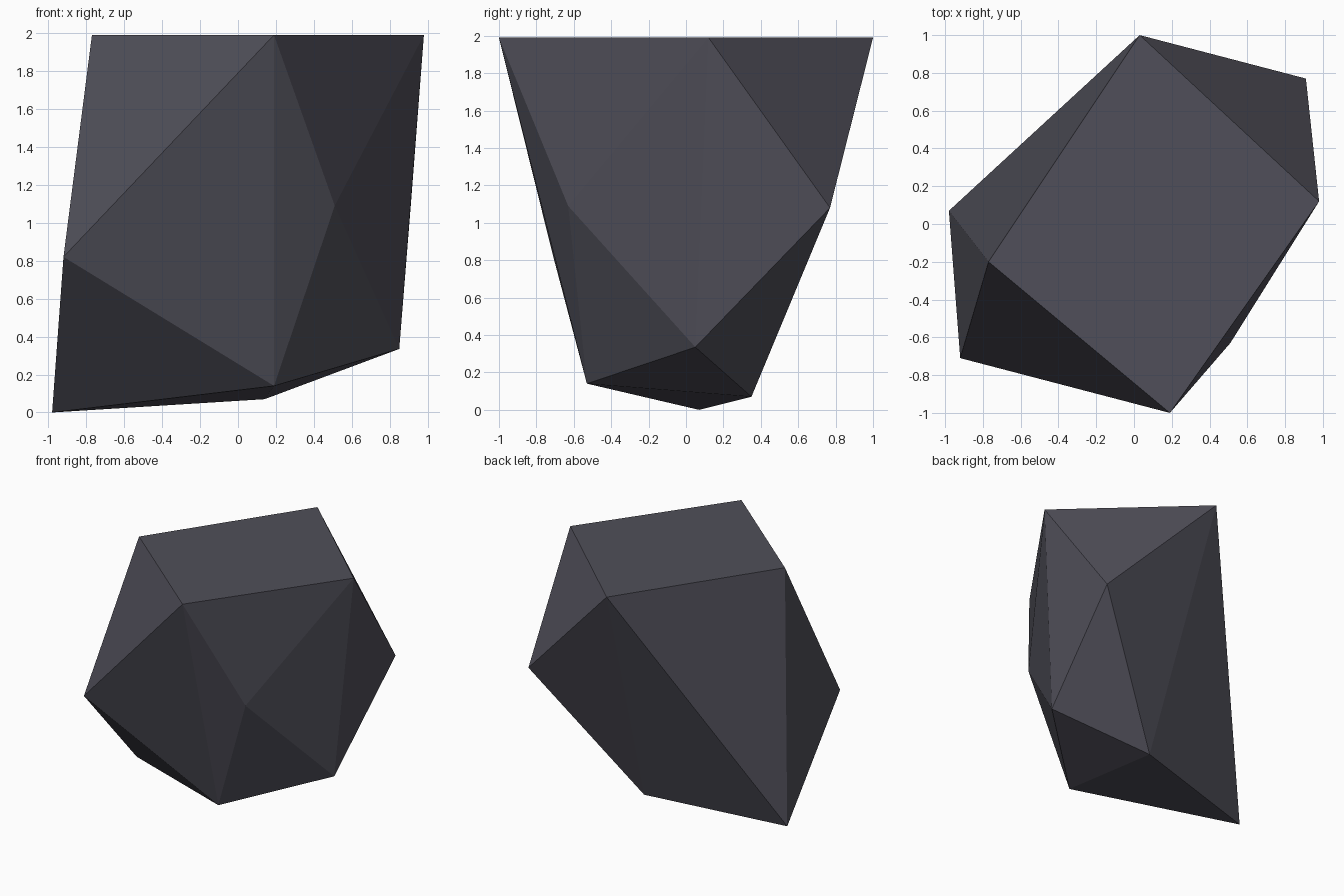
import bpy, bmesh, math

if "Cube" in bpy.data.objects:
    bpy.data.objects.remove(bpy.data.objects["Cube"])

# Faceted rock: corner points wrapped in a convex skin
CORNERS = [
    # flat top
    (0.03, 1.00, 1.99), (0.98, 0.12, 1.99), (0.19, -1.00, 1.99), (-0.77, -0.20, 1.99),
    # middle corners
    (0.91, 0.77, 1.08), (0.51, -0.63, 1.09), (-0.92, -0.71, 0.82),
    # lower corners
    (0.85, 0.05, 0.335), (0.19, -0.53, 0.14), (0.14, 0.35, 0.07), (-0.98, 0.07, 0.0),
]

bm = bmesh.new()
for co in CORNERS:
    bm.verts.new(co)
bmesh.ops.convex_hull(bm, input=bm.verts[:])
# merge nearly coplanar triangles into clean facets
bmesh.ops.dissolve_limit(bm, angle_limit=math.radians(2), verts=bm.verts[:], edges=bm.edges[:])
bmesh.ops.recalc_face_normals(bm, faces=bm.faces[:])

mesh = bpy.data.meshes.new("rock")
bm.to_mesh(mesh)
bm.free()

stone = bpy.data.materials.new("dark slate")
stone.diffuse_color = (0.08, 0.078, 0.1, 1)
stone.use_nodes = True
stone.node_tree.nodes["Principled BSDF"].inputs["Base Color"].default_value = stone.diffuse_color
mesh.materials.append(stone)
bpy.context.collection.objects.link(bpy.data.objects.new("rock", mesh))
